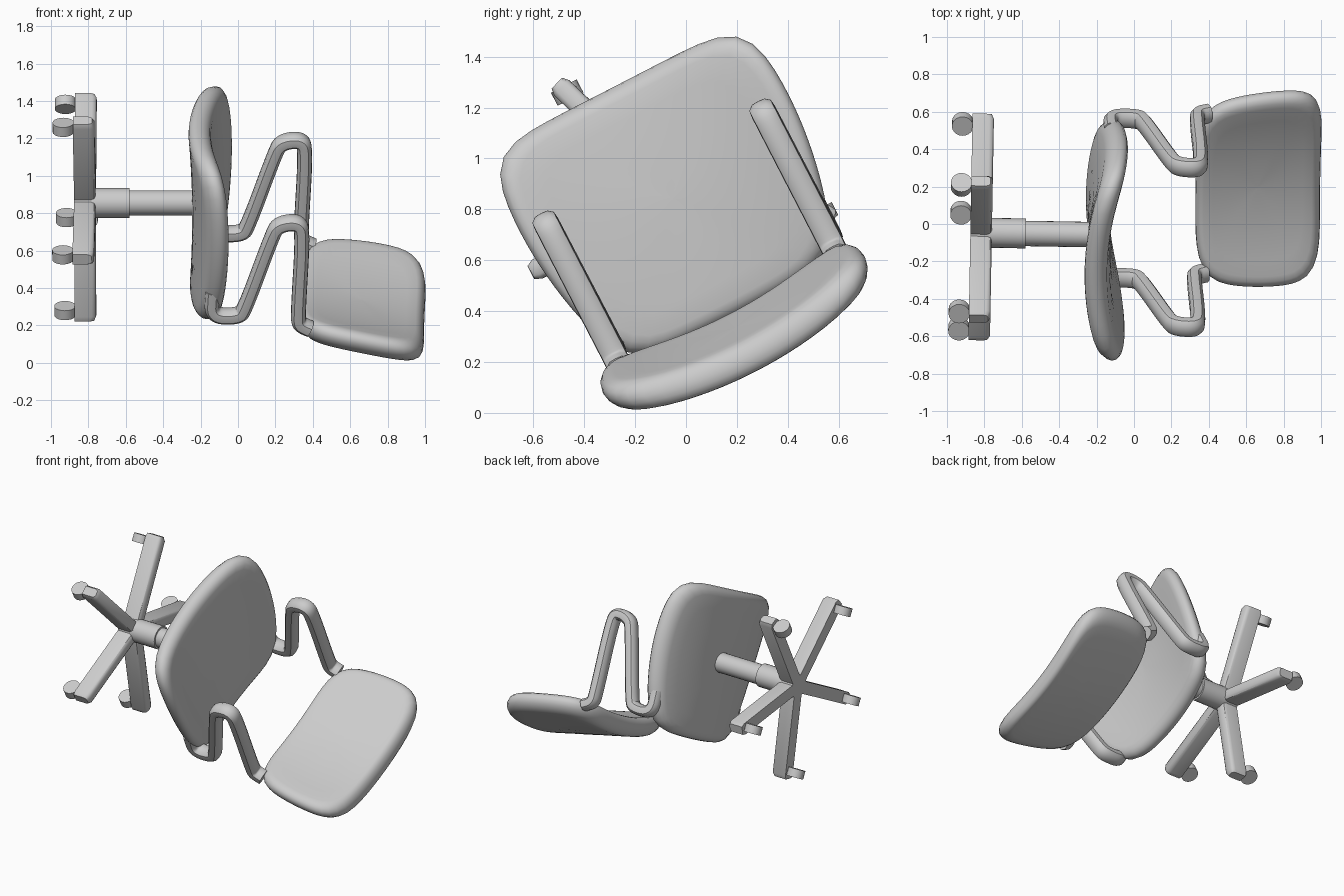
import bpy, bmesh, math
from mathutils import Matrix, Vector

cube = bpy.data.objects.get("Cube")
if cube:
    bpy.data.objects.remove(cube, do_unlink=True)

grey = bpy.data.materials.new("plain grey")
grey.use_nodes = True
grey.diffuse_color = (0.6, 0.6, 0.6, 1)
grey.node_tree.nodes["Principled BSDF"].inputs["Base Color"].default_value = (0.6, 0.6, 0.6, 1)

# The chair lies on its back: local x = sideways, y = chair front, z = chair up
ang = math.radians(27.3)
up = Vector((1, -0.018, 0)).normalized()
side = Vector((0, math.cos(ang), math.sin(ang)))
side = (side - up * side.dot(up)).normalized()
fwd = up.cross(side)
FRAME = Matrix.Translation((0, -0.061, 0.855)) @ Matrix((side, fwd, up)).transposed().to_4x4()


def finish(name, bm, angle=35):
    """Turn a bmesh in chair space into a placed, shaded object."""
    bmesh.ops.recalc_face_normals(bm, faces=bm.faces)
    me = bpy.data.meshes.new(name)
    bm.to_mesh(me)
    bm.free()
    me.materials.append(grey)
    ob = bpy.data.objects.new(name, me)
    bpy.context.collection.objects.link(ob)
    ob.matrix_world = FRAME
    bpy.ops.object.select_all(action='DESELECT')
    ob.select_set(True)
    bpy.context.view_layer.objects.active = ob
    bpy.ops.object.shade_smooth_by_angle(angle=math.radians(angle))
    return ob


def loft(bm, rings):
    """Skin a list of closed rings of points and cap both ends."""
    vs = [[bm.verts.new(p) for p in r] for r in rings]
    n = len(vs[0])
    for r0, r1 in zip(vs, vs[1:]):
        for i in range(n):
            j = (i + 1) % n
            bm.faces.new((r0[i], r0[j], r1[j], r1[i]))
    bm.faces.new(vs[0])
    bm.faces.new(vs[-1])


def pad(name, outline, place, rim):
    """Cushion with a rounded rim: rings of the outline, bent by place(u, v, w)."""
    steps = [(s, rim) for s in (0.02, 0.25, 0.5, 0.72)]
    for k in range(9):
        phi = math.pi / 2 - math.pi * k / 8
        steps.append((1 - rim * (1 - math.cos(phi)) / 0.5, rim * math.sin(phi)))
    steps += [(s, -rim) for s in (0.72, 0.5, 0.25, 0.02)]
    bm = bmesh.new()
    loft(bm, [[place(u * s, v * s, w) for u, v in outline] for s, w in steps])
    return finish(name, bm)


def rounded(power, half_u, half_v, taper, n=64):
    """Rounded rectangle, its width scaled by taper(v)."""
    pts = []
    for i in range(n):
        t = 2 * math.pi * i / n
        c, s = math.cos(t), math.sin(t)
        r = (abs(c) ** power + abs(s) ** power) ** (-1 / power)
        v = r * s * half_v
        pts.append((r * c * half_u * taper(v), v))
    return pts


# Seat: dished sideways, narrower at the rear, with a slightly bowed rear edge
seat_shape = rounded(7, 0.593, 0.495, lambda v: 1 - 0.22 * ((v - 0.165) / 0.65) ** 2)
pad("seat", seat_shape,
    lambda u, v, w: (u, v - 0.012 - 0.03 * (1 - (u / 0.58) ** 2) * max(0, -v / 0.49),
                     -0.185 + 0.1 * (u / 0.58) ** 2 - 0.02 * (v / 0.49) ** 2 + w), 0.06)

# Backrest: gently wraps around the sitter and leans back
back_shape = rounded(5.5, 0.58, 0.333, lambda v: 1 - 0.11 * ((v - 0.09) / 0.4) ** 2)
pad("backrest", back_shape,
    lambda u, v, w: (u, -0.65 - 0.21 * v + 0.085 * (u / 0.55) ** 2 + w,
                     v + 0.657 + 0.015 * (u / 0.55) ** 2), 0.066)

# Arms: one bent bar per side, from the seat up and forward, then back to the backrest
arm_path = [(-0.28, -0.13), (-0.43, -0.14), (-0.435, 0.01), (-0.38, 0.045), (0.05, 0.19),
            (0.12, 0.225), (0.135, 0.335), (0.06, 0.355), (-0.42, 0.325), (-0.48, 0.33), (-0.51, 0.39)]
for _ in range(3):  # corner cutting
    smooth = [arm_path[0]]
    for (y0, z0), (y1, z1) in zip(arm_path, arm_path[1:]):
        smooth += [(y0 * 0.75 + y1 * 0.25, z0 * 0.75 + z1 * 0.25),
                   (y0 * 0.25 + y1 * 0.75, z0 * 0.25 + z1 * 0.75)]
    arm_path = smooth + [arm_path[-1]]
section = rounded(3, 0.05, 0.04, lambda v: 1, 12)
for label, x in (("left_arm", 0.48), ("right_arm", -0.48)):
    bm = bmesh.new()
    rings = []
    for i, (y, z) in enumerate(arm_path):
        a, b = arm_path[max(i - 1, 0)], arm_path[min(i + 1, len(arm_path) - 1)]
        d = Vector((b[0] - a[0], b[1] - a[1])).normalized()
        rings.append([(x + u, y - d.y * v, z + d.x * v) for u, v in section])
    loft(bm, rings)
    finish(label, bm)


def cylinder(name, r, length, matrix, sides=24):
    bm = bmesh.new()
    bmesh.ops.create_cone(bm, cap_ends=True, segments=sides, radius1=r, radius2=r,
                          depth=length, matrix=matrix)
    return finish(name, bm)


# Column and hub
cylinder("hub", 0.08, 0.115, Matrix.Translation((0, 0, -0.8175)), 20)
cylinder("column_sleeve", 0.08, 0.2, Matrix.Translation((0, 0, -0.68)))
cylinder("column", 0.068, 0.42, Matrix.Translation((0, 0, -0.4)))

# Five-legged base with casters
leg_profile = [(-0.042, -0.875), (0.042, -0.875), (0.042, -0.785), (0.036, -0.768),
               (0.022, -0.76), (-0.022, -0.76), (-0.036, -0.768), (-0.042, -0.785)]
for k in range(5):
    turn = Matrix.Rotation(math.radians(37 + 72 * k), 4, 'Z')
    bm = bmesh.new()
    tip = [(y * 0.7, z if z < -0.8 else z - 0.012) for y, z in leg_profile]
    loft(bm, [[turn @ Vector((r, y, z)) for y, z in prof]
              for r, prof in ((0, leg_profile), (0.612, leg_profile), (0.638, tip))])
    finish(f"leg_{k + 1}", bm)
    # Wheel axle direction: the first caster is swivelled
    axle = math.radians(35 if k == 0 else 90)
    spot = Matrix.Translation(turn @ Vector((0.585, 0, -0.927)))
    cylinder(f"caster_{k + 1}", 0.057, 0.057,
             spot @ Matrix.Rotation(axle, 4, 'Z') @ Matrix.Rotation(math.pi / 2, 4, 'Y'), 20)
